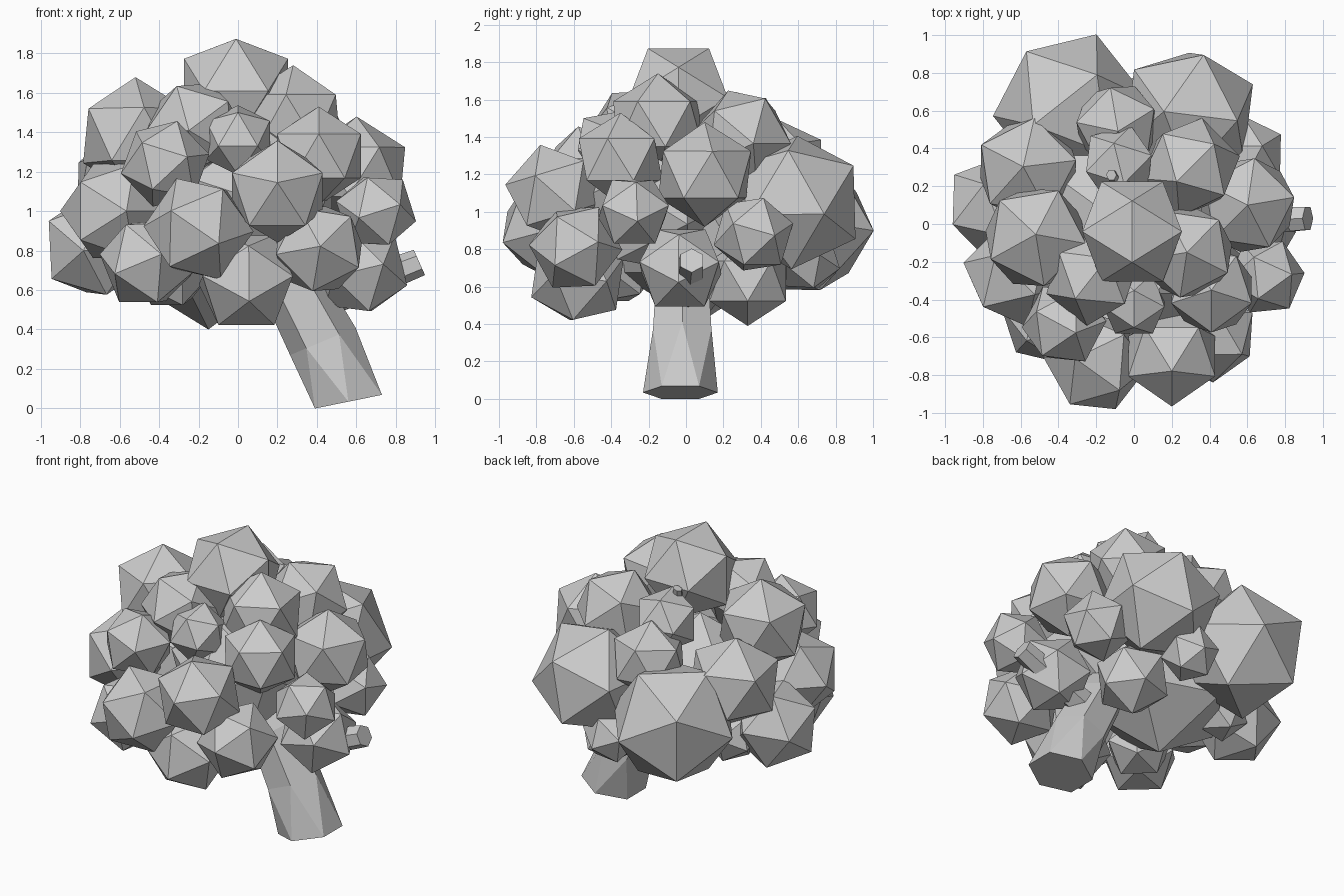
import bpy, bmesh, math
from mathutils import Vector, Matrix

if "Cube" in bpy.data.objects:
    bpy.data.objects.remove(bpy.data.objects["Cube"], do_unlink=True)

# One plain grey for the whole tree
grey = bpy.data.materials.new("plain_grey")
grey.use_nodes = True
colour = (0.6, 0.6, 0.6, 1)
grey.diffuse_color = colour
grey.node_tree.nodes["Principled BSDF"].inputs["Base Color"].default_value = colour


def add_object(name, bm):
    mesh = bpy.data.meshes.new(name)
    bmesh.ops.recalc_face_normals(bm, faces=bm.faces[:])
    bm.to_mesh(mesh)
    bm.free()
    mesh.materials.append(grey)
    obj = bpy.data.objects.new(name, mesh)
    bpy.context.collection.objects.link(obj)
    return obj


CANOPY_CENTRE = Vector((0, 0, 0.9))
UP, DOWN, RIGHT, FRONT = (0, 0, 1), (0, 0, -1), (1, 0, 0), (0, -1, 0)


def leaf_clump(name, x, y, z, radius, tip=None, side=UP):
    """Icosahedron with one corner along tip (outward by default), the next towards side."""
    centre = Vector((x, y, z))
    z_axis = (Vector(tip) if tip else centre - CANOPY_CENTRE).normalized()
    y_axis = z_axis.cross(Vector(side)).normalized()
    turn = Matrix((y_axis.cross(z_axis), y_axis, z_axis)).transposed().to_4x4()
    bm = bmesh.new()
    bmesh.ops.create_icosphere(bm, subdivisions=1, radius=radius,
                               matrix=Matrix.Translation(centre) @ turn)
    return add_object(name, bm)


def limb(name, rings, sides=6):
    """Faceted limb through rings of (centre, radius, tilt about y, twist)."""
    bm = bmesh.new()
    loops = []
    for centre, radius, tilt, twist in rings:
        place = Matrix.Translation(centre) @ Matrix.Rotation(-tilt, 4, "Y")
        angles = [twist + math.tau * i / sides for i in range(sides)]
        loops.append([
            bm.verts.new(place @ Vector((radius * math.cos(a), radius * math.sin(a), 0)))
            for a in angles])
    for low, high in zip(loops, loops[1:]):
        for i in range(sides):
            j = (i + 1) % sides
            bm.faces.new((low[i], low[j], high[j]))
            bm.faces.new((low[i], high[j], high[i]))
    bm.faces.new(loops[0][::-1])
    bm.faces.new(loops[-1])
    return add_object(name, bm)


# Leaning trunk, side branch and a twig at the crown
limb("trunk", [((0.56, -0.03, 0.034), 0.2, 0.2, math.pi / 6),
               ((0.43, -0.02, 0.34), 0.18, 0.4, 0),
               ((0.27, -0.02, 0.64), 0.16, 0.5, 0), ((0.1, 0, 0.9), 0.1, 0.6, 0)])
limb("side_branch", [((0.3, 0, 0.5), 0.1, -1.15, 0), ((0.92, 0.03, 0.74), 0.07, -1.15, 0)])
limb("crown_twig", [((0, 0.1, 1.1), 0.07, 0, 0), ((-0.12, 0.26, 1.63), 0.03, 0.4, 0)])

# Inner mass and crown
leaf_clump("leaf_core", -0.15, 0.06, 0.9, 0.5, UP, RIGHT)
leaf_clump("leaf_inner", 0.12, -0.18, 1.05, 0.42, FRONT)
leaf_clump("leaf_crown", -0.01, -0.04, 1.61, 0.31, (0, -0.526, 0.85), (0, 0.526, 0.85))

# Large clumps at the back
leaf_clump("leaf_back_right", -0.34, 0.62, 0.93, 0.41, (0.14, 0.38, -0.03), (-0.25, 0.28, 0.18))
leaf_clump("leaf_back_left", 0.29, 0.58, 1.05, 0.38, (0.08, 0.32, 0.2), (-0.14, 0.01, 0.37))

# Remaining clumps by height: x, y, z, radius, then tip and side where they matter
clumps = {
    "leaf_upper": [
        (-0.52, -0.07, 1.38, 0.3, (0, 0.05, 1), (0.15, 0.3, 0)),
        (-0.22, -0.28, 1.42, 0.26), (0.28, -0.15, 1.47, 0.27, UP, (0.2, -0.1, 0)),
        (0.3, 0.3, 1.4, 0.27), (-0.08, 0.32, 1.43, 0.21),
        (0, -0.42, 1.36, 0.19), (0.41, -0.35, 1.28, 0.25, UP, FRONT),
        (-0.37, -0.53, 1.24, 0.23, None, (0.4, 0, 0.8)), (-0.09, 0.52, 1.25, 0.245)],
    "leaf_middle": [
        (0.2, -0.70, 1.10, 0.27, (0, -1, 0.17)),
        (-0.2, -0.73, 0.91, 0.28, (0.11, -0.27, -0.08), (-0.18, -0.22, 0.12)),
        (-0.63, -0.27, 1.0, 0.28, (-0.6, -0.6, 0.526), (-0.6, -0.6, -0.526)),
        (0.7, -0.28, 1.00, 0.21, (0.2, 0.02, -0.05)),
        (0.6, 0.1, 1.20, 0.28), (-0.56, 0.29, 1.14, 0.3),
        (0.59, 0.36, 0.88, 0.22),
        (-0.73, 0.09, 0.82, 0.28, (-0.22, 0.17, 0), (-0.22, -0.1, 0.13))],
    "leaf_lower": [
        (-0.46, -0.5, 0.74, 0.25), (0.04, -0.58, 0.65, 0.27),
        (0.41, -0.59, 0.81, 0.25, (0.03, -1, 0.05), (1, 0, 1)),
        (0.62, -0.03, 0.70, 0.25), (0.29, 0.33, 0.63, 0.24, DOWN, RIGHT),
        (0.1, 0.65, 0.74, 0.18), (-0.34, -0.36, 0.7, 0.21),
        (-0.5, 0.22, 0.74, 0.18)],
}
for level, items in clumps.items():
    for n, item in enumerate(items, 1):
        leaf_clump(f"{level}_{n}", *item)
